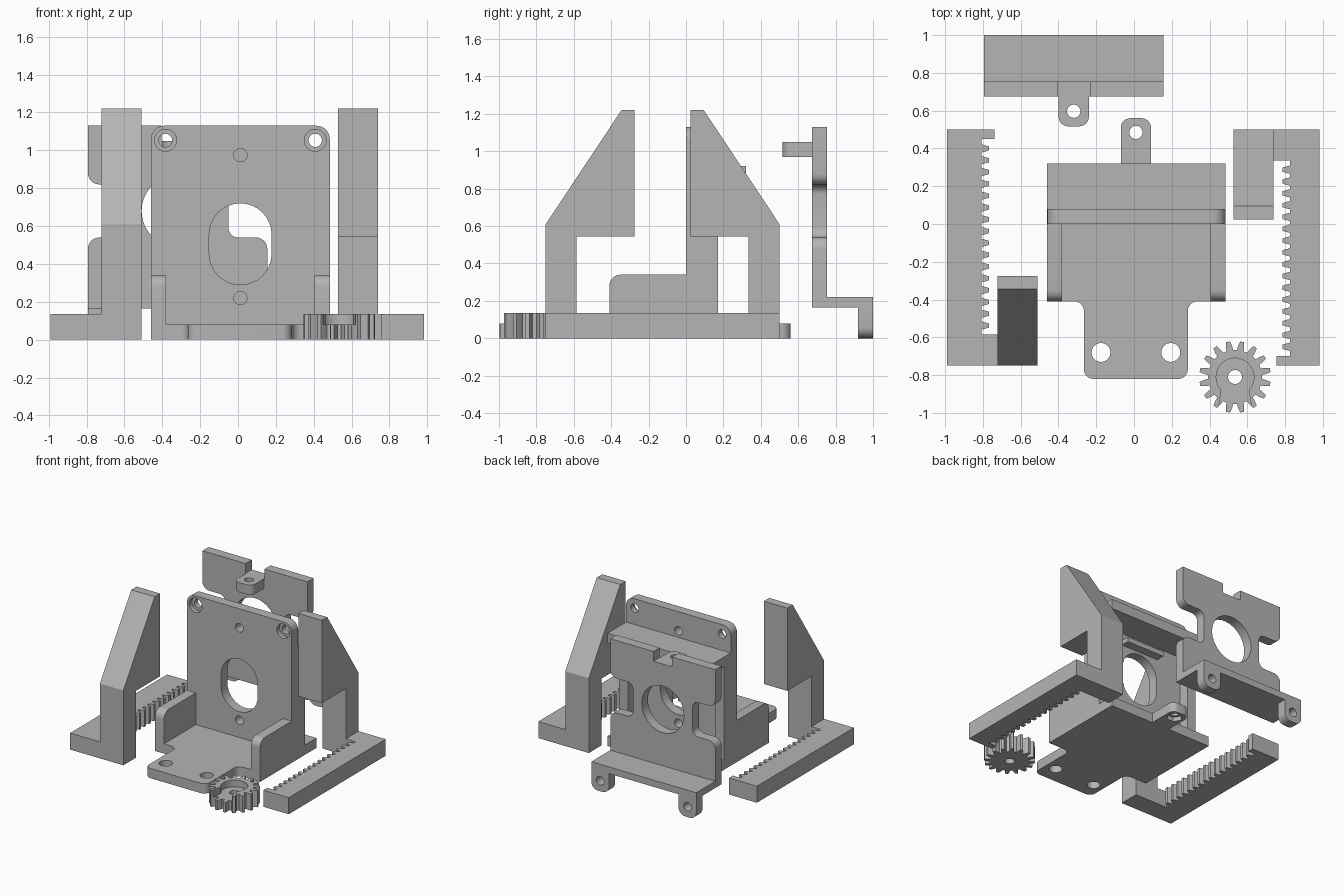
import bpy, bmesh, math
from mathutils import Vector

if "Cube" in bpy.data.objects:
    bpy.data.objects.remove(bpy.data.objects["Cube"])

grey = bpy.data.materials.new("plain_grey")
grey.diffuse_color = (0.46, 0.46, 0.46, 1)
grey.use_nodes = True
grey.node_tree.nodes["Principled BSDF"].inputs["Base Color"].default_value = grey.diffuse_color


def rounded(pts, steps=6):
    """Outline from (u, v) or (u, v, corner_radius) points."""
    out = []
    for i, p in enumerate(pts):
        c = Vector(p[:2])
        if len(p) < 3:
            out.append(tuple(c))
            continue
        a = (Vector(pts[i - 1][:2]) - c).normalized()
        b = (Vector(pts[(i + 1) % len(pts)][:2]) - c).normalized()
        half = a.angle(b) / 2
        t = p[2] / math.tan(half)
        o = c + (a + b).normalized() * p[2] / math.sin(half)
        s, e = c + a * t - o, c + b * t - o
        sweep = s.angle(e)
        for k in range(steps + 1):
            f = k / steps
            q = (s * math.sin((1 - f) * sweep) + e * math.sin(f * sweep)) / math.sin(sweep)
            out.append(tuple(o + q))
    return out


def circle(u, v, r, n=32):
    return [(u + r * math.cos(2 * math.pi * k / n), v + r * math.sin(2 * math.pi * k / n)) for k in range(n)]


def rect(u0, u1, v0, v1):
    return [(u0, v0), (u1, v0), (u1, v1), (u0, v1)]


def prism(name, outline, lo, hi, axis="z", holes=()):
    """Extrude an outline with holes along an axis."""
    place = {"z": lambda u, v, w: (u, v, w), "y": lambda u, v, w: (u, w, v),
             "x": lambda u, v, w: (w, u, v)}[axis]
    bm = bmesh.new()
    edges = []
    for loop in [outline, *holes]:
        vs = [bm.verts.new(place(u, v, lo)) for u, v in loop]
        edges += [bm.edges.new((vs[i - 1], vs[i])) for i in range(len(vs))]
    bmesh.ops.triangle_fill(bm, edges=edges, use_beauty=True)
    ext = bmesh.ops.extrude_face_region(bm, geom=bm.faces[:])
    moved = [g for g in ext["geom"] if isinstance(g, bmesh.types.BMVert)]
    bmesh.ops.translate(bm, verts=moved, vec=place(0, 0, hi - lo))
    bmesh.ops.recalc_face_normals(bm, faces=bm.faces[:])
    bmesh.ops.dissolve_limit(bm, angle_limit=0.01, verts=bm.verts[:], edges=bm.edges[:])
    me = bpy.data.meshes.new(name)
    bm.to_mesh(me)
    bm.free()
    me.materials.append(grey)
    ob = bpy.data.objects.new(name, me)
    bpy.context.collection.objects.link(ob)
    return ob


def combine(base, others, op="UNION"):
    for o in others:
        m = base.modifiers.new("join", "BOOLEAN")
        m.operation, m.object, m.solver = op, o, "EXACT"
        bpy.context.view_layer.objects.active = base
        bpy.ops.object.modifier_apply(modifier=m.name)
        bpy.data.objects.remove(o)
    return base


def smooth(ob):
    bpy.ops.object.select_all(action="DESELECT")
    ob.select_set(True)
    bpy.context.view_layer.objects.active = ob
    bpy.ops.object.shade_smooth_by_angle(angle=math.radians(25))


# Toothed racks, each with an upright clamping arm
def rack(name, turn, outer):
    root, tip, pitch = -0.808, -0.768, 0.0625
    pts = [(-0.51, -0.75), (-0.51, -0.585), (root, -0.585)]
    for k in range(16):
        y = -0.5375 + k * pitch
        pts += [(root, y - 0.022), (tip, y - 0.011), (tip, y + 0.011), (root, y + 0.022)]
    pts += [(root, 0.45), (-0.738, 0.45), (-0.738, 0.5)]
    arm = [(-0.75, 0), (-0.585, 0), (-0.585, 0.545), (-0.275, 0.545), (-0.275, 1.22),
           (-0.345, 1.22), (-0.75, 0.61)]
    x0, x1 = -0.722, -0.51
    ends = [(outer, 0.5), (outer, -0.75)]
    if turn:
        pts = [(0.017 - x, -0.25 - y) for x, y in pts]
        arm = [(-0.25 - y, z) for y, z in arm]
        x0, x1 = 0.527, 0.739
        ends = [(outer, -0.75), (outer, 0.5)]
    body = prism(name, pts + ends, 0, 0.135)
    combine(body, [prism("arm", arm, x0, x1, "x")])


rack("left_rack_arm", False, -0.99)
rack("right_rack_arm", True, 0.983)

# Bracket floor with front and rear tabs
L, R, C = -0.46, 0.485, 0.0125
floor = rounded([(L, -0.41), (-0.265, -0.41, 0.05), (-0.265, -0.82, 0.05), (0.285, -0.82, 0.05),
                 (0.285, -0.41, 0.05), (R, -0.41), (R, 0.32), (0.09, 0.32), (0.09, 0.56, 0.05),
                 (-0.07, 0.56, 0.05), (-0.07, 0.32), (L, 0.32)])
bracket = prism("bracket", floor, 0, 0.08, "z",
                [circle(-0.175, -0.68, 0.05), circle(0.195, -0.68, 0.05), circle(0.01, 0.485, 0.035)])
combine(bracket, [prism("nut_recess", circle(0.01, 0.485, 0.062, 6), -0.02, 0.035)], "DIFFERENCE")

# Upright plate with motor opening and screw holes
plate = rounded([(L, 0), (R, 0), (R, 1.13, 0.07), (L, 1.13, 0.07)])
opening = [(C + 0.165 * math.cos(a), (0.555 if k < 17 else 0.455) + 0.165 * math.sin(a))
           for k in range(34) for a in [math.pi * (k if k < 17 else k - 1) / 16]]
upright = prism("upright", plate, 0, 0.08, "y",
                [opening, circle(C, 0.975, 0.035), circle(C, 0.22, 0.035),
                 circle(-0.383, 1.053, 0.035), circle(0.408, 1.053, 0.035)])
combine(upright, [prism("counterbore", circle(x, 1.053, 0.058), -0.02, 0.035, "y")
                  for x in (-0.383, 0.408)], "DIFFERENCE")

# Cheeks before and behind the plate, rear ledge and stop bar
parts = [upright]
cheek = rounded([(-0.41, 0), (0.04, 0), (0.04, 0.34), (-0.41, 0.34, 0.06)])
for x0, x1 in ((L, -0.38), (0.405, R)):
    parts.append(prism("front_cheek", cheek, x0, x1, "x"))
    parts.append(prism("rear_cheek", rect(0.04, 0.17, 0.04, 0.88), x0, x1, "x"))
parts.append(prism("ledge", rect(0.04, 0.32, 0.84, 0.92), L, R, "x"))
parts.append(prism("stop_bar", rect(0.04, 0.15, 0.74, 0.78), -0.16, 0.185, "x"))
smooth(combine(bracket, parts))

# Rear carriage plate with side notches, round window and top notch
l, r, m = -0.793, 0.155, -0.319
half = [(r, 0.165), (r, 0.54, 0.06), (-0.05, 0.54, 0.05), (-0.05, 0.82, 0.05), (r, 0.82, 0.06),
        (r, 1.13), (m + 0.085, 1.13), (m + 0.085, 1.05)]
mirror = [(2 * m - p[0], *p[1:]) for p in reversed(half)]
carriage = prism("carriage", rounded(half + mirror), 0.675, 0.755, "y", [circle(m, 0.68, 0.19, 48)])
tab = rounded([(m - 0.08, 0.72), (m - 0.08, 0.517, 0.05), (m + 0.08, 0.517, 0.05), (m + 0.08, 0.72)])
extras = [prism("tab", tab, 0.97, 1.05, "z", [circle(m, 0.597, 0.035)]),
          prism("shelf", rect(l, r, 0.70, 1.0), 0.165, 0.22)]
for x0, x1 in ((l, l + 0.16), (r - 0.16, r)):
    foot = rounded([(x0, 0, 0.06), (x1, 0, 0.06), (x1, 0.2), (x0, 0.2)])
    extras.append(prism("foot", foot, 0.92, 1.0, "y", [circle((x0 + x1) / 2, 0.085, 0.035)]))
smooth(combine(carriage, extras))

# Pinion gear with keyed recess open to the front
gx, gy, teeth = 0.535, -0.81, 16
outline = []
for k in range(teeth):
    for da, rad in ((-0.125, 0.143), (-0.10, 0.165), (-0.055, 0.19), (0.055, 0.19), (0.10, 0.165), (0.125, 0.143)):
        a = 2 * math.pi * (k + 0.5) / teeth + da
        outline.append((gx + rad * math.cos(a), gy + rad * math.sin(a)))
gear = prism("pinion_gear", outline, 0, 0.135, "z", [circle(gx, gy, 0.037)])
slot = [(gx - 0.1, gy - 0.25), (gx + 0.1, gy - 0.25), (gx + 0.072, gy - 0.06), (gx - 0.072, gy - 0.06)]
combine(gear, [prism("hub_recess", circle(gx, gy, 0.1), 0.08, 0.2),
               prism("key_recess", slot, 0.08, 0.2)], "DIFFERENCE")
smooth(gear)
